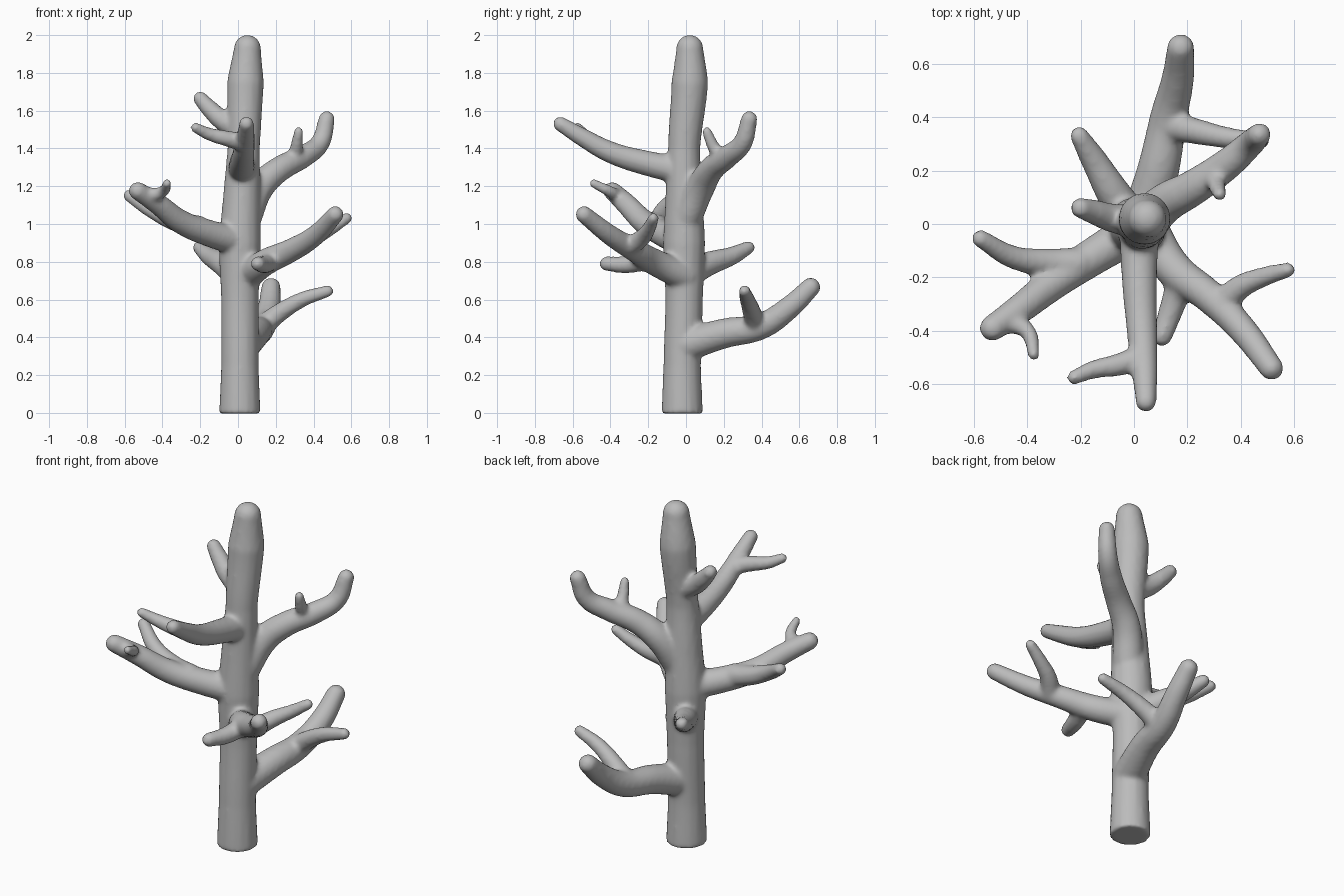
import bpy
import bmesh
from mathutils import Matrix, Vector

default_cube = bpy.data.objects.get("Cube")
if default_cube:
    bpy.data.objects.remove(default_cube, do_unlink=True)

# Small allowance for what the smoothing pass takes off each limb
SWELL = .004

limb_curve = bpy.data.curves.new("limb_paths", "CURVE")
limb_curve.dimensions = "3D"
limb_curve.bevel_depth = 1
limb_curve.bevel_resolution = 6
limb_curve.resolution_u = 10
limb_curve.use_fill_caps = True
round_tips = []


def add_limb(points, radii):
    """Sweep a round limb through the points and round off its far end."""
    spline = limb_curve.splines.new("BEZIER")
    spline.bezier_points.add(len(points) - 1)
    for knot, position, radius in zip(spline.bezier_points, points, radii):
        knot.co = position
        knot.radius = radius + SWELL
        knot.handle_left_type = knot.handle_right_type = "AUTO"
    round_tips.append((Vector(points[-1]), radii[-1] + SWELL))


def add_branch(root_radius, tip_radius, *points):
    """Add a limb that tapers evenly from root to tip."""
    last = len(points) - 1
    radii = [root_radius + (tip_radius - root_radius) * i / last
             for i in range(last + 1)]
    add_limb(points, radii)


# Trunk
add_limb(
    [(.01, -.02, -.004), (.01, -.02, .25), (.01, -.01, .6), (.01, -.01, .9),
     (.02, -.01, 1.15), (.03, -.01, 1.4), (.04, .02, 1.75), (.05, .02, 1.93)],
    [.106, .096, .096, .108, .095, .082, .094, .068])

# Low back branch and its side twig
add_branch(.085, .048, (.03, 0, .36), (.09, .2, .42), (.13, .4, .46),
           (.165, .55, .56), (.175, .66, .665))
add_branch(.055, .028, (.13, .37, .46), (.22, .35, .53), (.34, .325, .6),
           (.475, .31, .645))

# Short back branch on the right
add_branch(.075, .032, (0, 0, .73), (-.08, .12, .79), (-.15, .24, .83),
           (-.205, .33, .875))

# Low front branch with an outer fork and a short inner fork
add_branch(.075, .042, (.04, 0, .72), (.15, -.17, .8), (.28, -.27, .86),
           (.41, -.4, .94), (.515, -.54, 1.05))
add_branch(.05, .026, (.33, -.3, .88), (.4, -.235, .925), (.48, -.2, .97),
           (.575, -.172, 1.03))
add_branch(.05, .035, (.18, -.2, .81), (.14, -.32, .785), (.105, -.42, .79))

# Middle right branch, its rear fork and its hooked twig
add_branch(.075, .045, (0, -.03, .91), (-.15, -.12, .95), (-.3, -.22, 1.01),
           (-.43, -.32, 1.11), (-.53, -.39, 1.175))
add_branch(.06, .03, (-.2, -.15, .98), (-.32, -.145, 1.01),
           (-.45, -.125, 1.07), (-.575, -.055, 1.15))
add_branch(.035, .02, (-.46, -.37, 1.15), (-.4, -.4, 1.17),
           (-.375, -.49, 1.215))

# Upper left branch and its upright twig
add_branch(.08, .04, (.04, 0, 1.03), (.12, .08, 1.2), (.22, .135, 1.29),
           (.35, .225, 1.36), (.435, .3, 1.43), (.47, .335, 1.555))
add_branch(.038, .022, (.3, .19, 1.34), (.31, .145, 1.41), (.322, .11, 1.49))

# Upper front branch and its side twig
add_branch(.072, .036, (.02, 0, 1.28), (.02, -.2, 1.32), (.03, -.4, 1.38),
           (.04, -.55, 1.46), (.045, -.665, 1.53))
add_branch(.045, .024, (.03, -.5, 1.43), (-.07, -.53, 1.455),
           (-.15, -.545, 1.475), (-.225, -.575, 1.51))

# Short upper right branch
add_branch(.06, .035, (.03, .01, 1.49), (-.07, .02, 1.54),
           (-.15, .045, 1.61), (-.2, .06, 1.665))

# Turn the swept limbs into one mesh and close the tips with balls
paths = bpy.data.objects.new("limb_paths", limb_curve)
bpy.context.collection.objects.link(paths)
depsgraph = bpy.context.evaluated_depsgraph_get()
mesh = bpy.data.meshes.new_from_object(paths.evaluated_get(depsgraph))
bpy.data.objects.remove(paths, do_unlink=True)

bm = bmesh.new()
bm.from_mesh(mesh)
for centre, radius in round_tips:
    bmesh.ops.create_icosphere(bm, subdivisions=3, radius=radius,
                               matrix=Matrix.Translation(centre))
bmesh.ops.remove_doubles(bm, verts=bm.verts, dist=.00001)
bmesh.ops.recalc_face_normals(bm, faces=bm.faces)
bm.to_mesh(mesh)
bm.free()

tree = bpy.data.objects.new("trunk_and_branches", mesh)
bpy.context.collection.objects.link(tree)

# Fuse the limbs and soften the joints
fuse = tree.modifiers.new("fuse_limbs", "REMESH")
fuse.mode = "VOXEL"
fuse.voxel_size = .012
fuse.use_smooth_shade = True
soften = tree.modifiers.new("soften_joints", "SMOOTH")
soften.factor = .5
soften.iterations = 8

# Plain grey
grey = bpy.data.materials.new("plain_grey")
grey.use_nodes = True
colour = (.5, .5, .5, 1)
grey.diffuse_color = colour
grey.node_tree.nodes["Principled BSDF"].inputs["Base Color"].default_value = colour
mesh.materials.clear()
mesh.materials.append(grey)
for polygon in mesh.polygons:
    polygon.material_index = 0
    polygon.use_smooth = True
